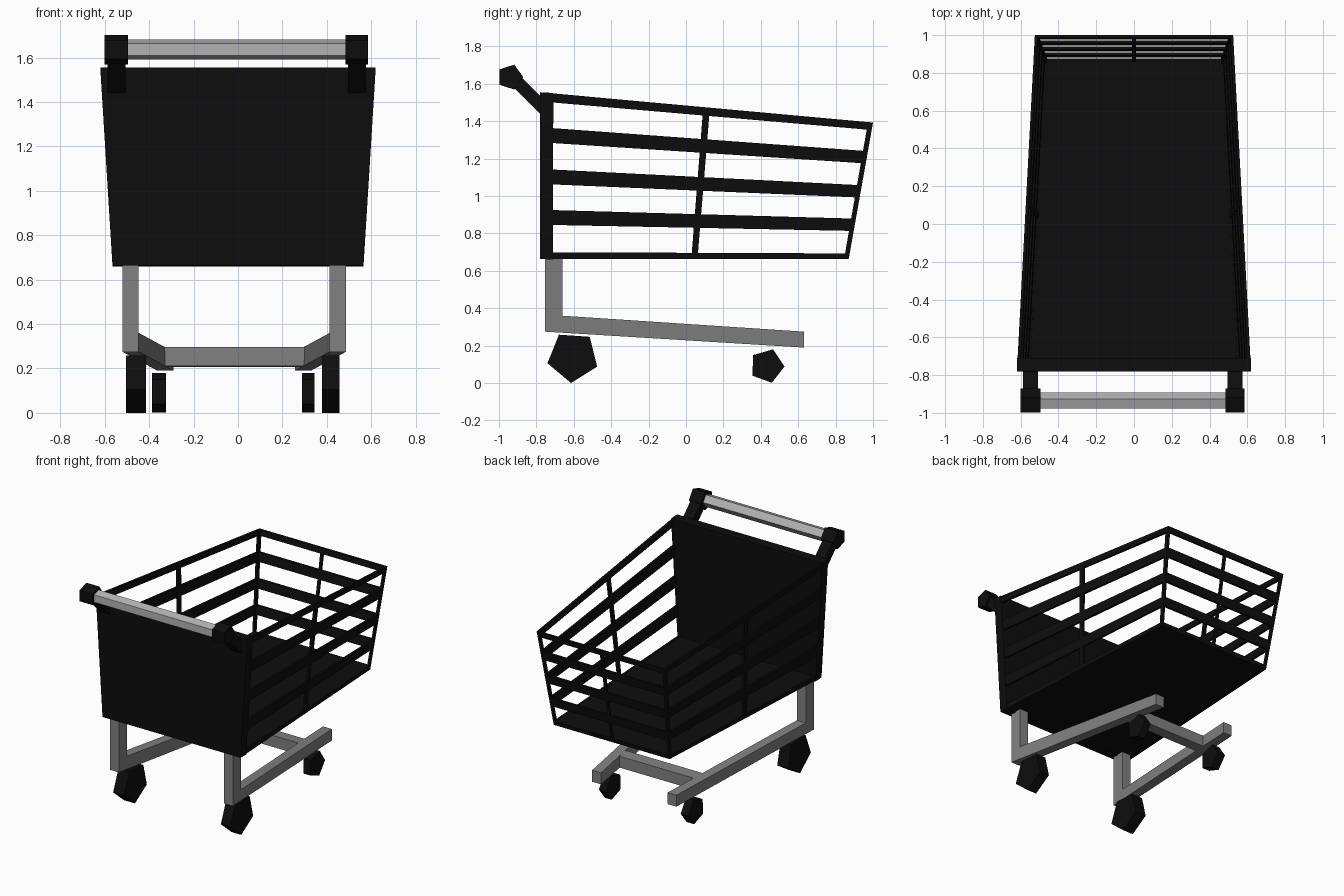
import bpy, bmesh, math
from mathutils import Vector

if "Cube" in bpy.data.objects:
    bpy.data.objects.remove(bpy.data.objects["Cube"])


def material(name, v):
    m = bpy.data.materials.new(name)
    m.diffuse_color = (v, v, v, 1)
    m.use_nodes = True
    m.node_tree.nodes["Principled BSDF"].inputs["Base Color"].default_value = m.diffuse_color
    return m


BLACK = material("black_plastic", 0.004)
STEEL = material("steel", 0.22)
LIGHT = material("handle_grey", 0.45)


def finish(name, bm, mat):
    bmesh.ops.recalc_face_normals(bm, faces=bm.faces)
    me = bpy.data.meshes.new(name)
    bm.to_mesh(me)
    bm.free()
    ob = bpy.data.objects.new(name, me)
    bpy.context.collection.objects.link(ob)
    me.materials.append(mat)
    return ob


def loft(bm, a, b):
    """Closed solid between two matching outlines."""
    va = [bm.verts.new(p) for p in a]
    vb = [bm.verts.new(p) for p in b]
    n = len(a)
    bm.faces.new(va)
    bm.faces.new(vb[::-1])
    for i in range(n):
        j = (i + 1) % n
        bm.faces.new((va[i], vb[i], vb[j], va[j]))


def slab(bm, quad, inward):
    loft(bm, quad, [p + Vector(inward) for p in quad])


def prism(name, x0, x1, y, z, r, start, mat):
    """Five-sided cylinder lying along x."""
    ang = [math.radians(start + 72 * i) for i in range(5)]
    ring = [(y + r * math.cos(a), z + r * math.sin(a)) for a in ang]
    bm = bmesh.new()
    loft(bm, [(x0, *p) for p in ring], [(x1, *p) for p in ring])
    return finish(name, bm, mat)


# Basket corners: tb = top back panel, tf = top far end, and so on
def corners(s):
    return (Vector((s * .565, -.78, .664)), Vector((s * .475, .87, .664)),
            Vector((s * .525, 1.0, 1.393)), Vector((s * .62, -.78, 1.555)))


BANDS = [(0, .04), (.205, .295), (.45, .54), (.70, .79), (.945, 1)]


def grille(name, wall, posts, inward):
    """Horizontal slats and upright posts laid out on a four-cornered wall."""
    b0, b1, t1, t0 = wall

    def at(u, v):
        return b0.lerp(b1, u).lerp(t0.lerp(t1, u), v)
    bm = bmesh.new()
    for u0, u1, v0, v1 in [(0, 1, *b) for b in BANDS] + [(*p, 0, 1) for p in posts]:
        slab(bm, [at(u0, v0), at(u1, v0), at(u1, v1), at(u0, v1)], inward)
    return finish(name, bm, BLACK)


L, R = corners(-1), corners(1)
for side, s, c in (("left", -1, L), ("right", 1, R)):
    grille(side + "_basket_side", c, [(0, .04), (.49, .51), (.985, 1)], (-s * .016, 0, 0))
grille("basket_end", (L[1], R[1], R[2], L[2]),
       [(0, .018), (.49, .51), (.982, 1)], (0, -.016, 0))

# Solid back panel and floor
bm = bmesh.new()
slab(bm, [L[0], R[0], R[3], L[3]], (0, .07, -.004))
finish("back_panel", bm, BLACK)
bm = bmesh.new()
slab(bm, [L[0], R[0], R[1], L[1]], (0, 0, .03))
finish("basket_floor", bm, BLACK)

# Handle bar, end caps and arms
prism("handle_bar", -.5, .49, -.94, 1.636, .047, 0, LIGHT)
for side, x0, x1 in (("left", -.6, -.495), ("right", .485, .586)):
    prism(side + "_handle_cap", x0, x1, -.94, 1.636, .07, 0, BLACK)
    x = (x0 + x1) / 2
    d = .024
    ends = []
    for y, z in ((-.93, 1.638), (-.745, 1.453)):
        ends.append([(x + i * .04, y + k * d, z + k * d)
                     for i, k in ((-1, -1), (1, -1), (1, 1), (-1, 1))])
    bm = bmesh.new()
    loft(bm, *ends)
    finish(side + "_handle_arm", bm, BLACK)

# Undercarriage: L-shaped side rails that converge towards the far end
C = -.017
PROFILE = [(-.755, .67), (-.755, .275), (.63, .19), (.63, .275), (-.66, .36), (-.66, .67)]
for side, s in (("left", -1), ("right", 1)):
    def plane(off):
        return [(C + s * (off - .122 * max(0, y + .66)), y, z) for y, z in PROFILE]
    bm = bmesh.new()
    loft(bm, plane(.503), plane(.43))
    finish(side + "_frame_rail", bm, STEEL)

bm = bmesh.new()
CROSS = [(.28, .212), (.37, .207), (.37, .291), (.28, .297)]
loft(bm, [(C - .33, *p) for p in CROSS], [(C + .33, *p) for p in CROSS])
finish("frame_crossbar", bm, STEEL)

# Wheels
for side, rear, front in (("left", (-.505, -.415), (-.388, -.325)),
                          ("right", (.378, .457), (.288, .345))):
    prism(side + "_large_wheel", *rear, -.605, .14, .14, -94, BLACK)
    prism(side + "_small_wheel", *front, .433, .092, .094, -2, BLACK)
